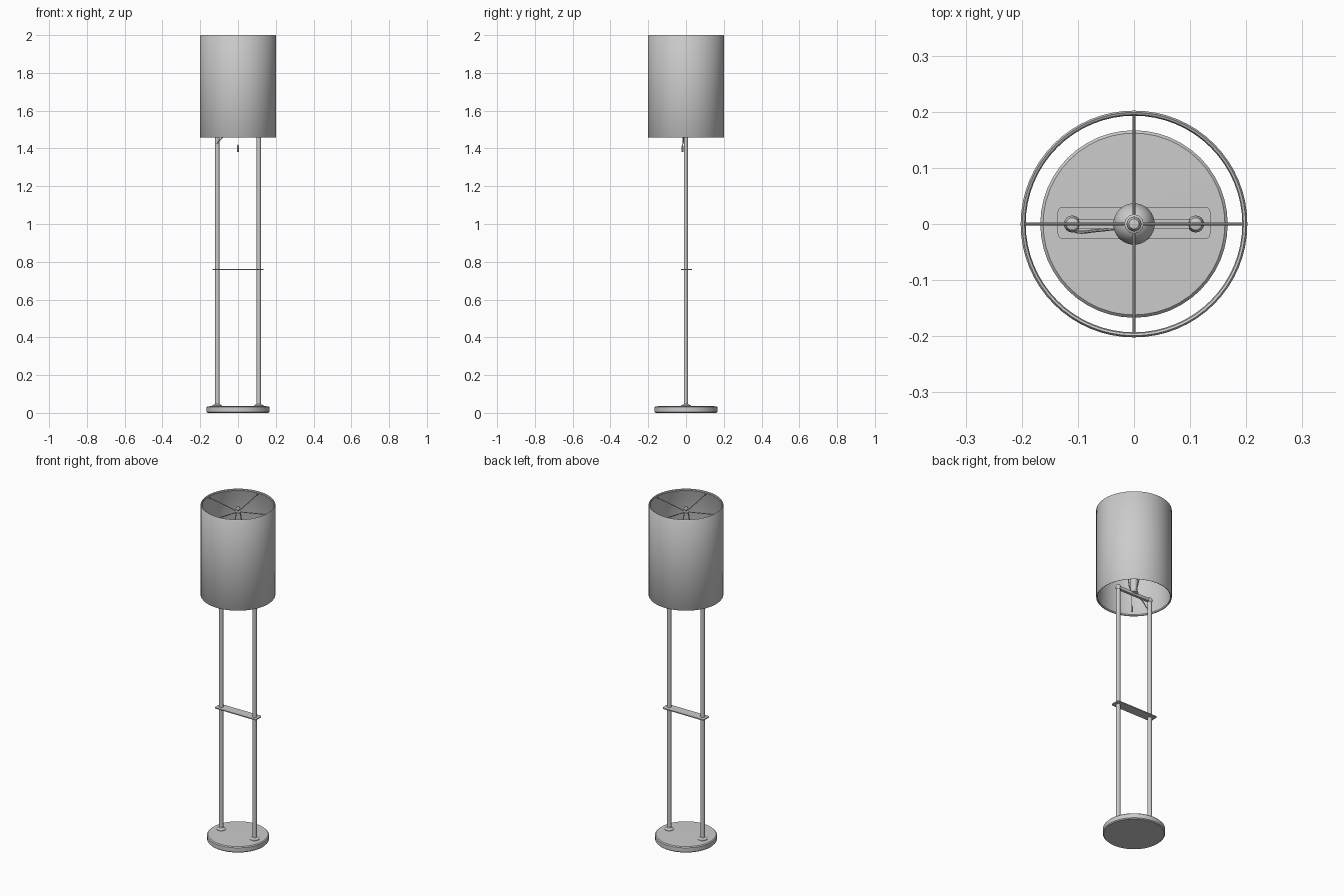
import bpy, bmesh, math
from mathutils import Vector

if "Cube" in bpy.data.objects:
    bpy.data.objects.remove(bpy.data.objects["Cube"])

grey = bpy.data.materials.new("satin_grey")
grey.use_nodes = True
grey.diffuse_color = (0.6, 0.6, 0.6, 1)
grey.node_tree.nodes["Principled BSDF"].inputs["Base Color"].default_value = (0.6, 0.6, 0.6, 1)


def finish(name, bm, angle=40):
    bmesh.ops.recalc_face_normals(bm, faces=bm.faces)
    mesh = bpy.data.meshes.new(name)
    bm.to_mesh(mesh)
    bm.free()
    mesh.materials.append(grey)
    obj = bpy.data.objects.new(name, mesh)
    bpy.context.collection.objects.link(obj)
    bpy.ops.object.select_all(action="DESELECT")
    obj.select_set(True)
    bpy.context.view_layer.objects.active = obj
    bpy.ops.object.shade_smooth_by_angle(angle=math.radians(angle))
    return obj


def lathe(name, profile, x=0, y=0, sides=24, closed=False):
    """Spin a (radius, height) profile about a vertical axis."""
    bm = bmesh.new()
    verts = [bm.verts.new((r, 0, z)) for r, z in profile]
    pairs = list(zip(verts, verts[1:])) + ([(verts[-1], verts[0])] if closed else [])
    edges = [bm.edges.new(p) for p in pairs]
    bmesh.ops.spin(bm, geom=verts + edges, cent=(0, 0, 0), axis=(0, 0, 1),
                   angle=math.tau, steps=sides)
    bmesh.ops.remove_doubles(bm, verts=bm.verts, dist=0.0002)
    bmesh.ops.translate(bm, verts=bm.verts, vec=(x, y, 0))
    return finish(name, bm)


def rounded_box(name, size, centre, radius):
    """Box with rounded vertical corners."""
    bm = bmesh.new()
    bmesh.ops.create_cube(bm, size=1)
    bmesh.ops.scale(bm, verts=bm.verts, vec=size)
    upright = [e for e in bm.edges
               if abs(e.verts[0].co.z - e.verts[1].co.z) > size[2] / 2]
    bmesh.ops.bevel(bm, geom=upright, offset=radius, segments=4, profile=0.5, affect="EDGES")
    bmesh.ops.translate(bm, verts=bm.verts, vec=centre)
    return finish(name, bm)


def wire(name, points, radius, smooth=True):
    """Round wire through a few points, turned into a mesh."""
    curve = bpy.data.curves.new(name, "CURVE")
    curve.dimensions = "3D"
    curve.bevel_depth = radius
    curve.bevel_resolution = 2
    curve.use_fill_caps = True
    curve.resolution_u = 8
    spline = curve.splines.new("BEZIER")
    spline.bezier_points.add(len(points) - 1)
    for bp, p in zip(spline.bezier_points, points):
        bp.co = Vector(p)
        bp.handle_left_type = bp.handle_right_type = "AUTO" if smooth else "VECTOR"
    temp = bpy.data.objects.new(name + "_path", curve)
    bpy.context.collection.objects.link(temp)
    mesh = bpy.data.meshes.new_from_object(
        temp.evaluated_get(bpy.context.evaluated_depsgraph_get()))
    bpy.data.objects.remove(temp)
    bm = bmesh.new()
    bm.from_mesh(mesh)
    bpy.data.meshes.remove(mesh)
    return finish(name, bm)


# Round weighted base with softened rims
lathe("base", [(0, 0), (0.162, 0), (0.167, 0.005), (0.167, 0.03), (0.162, 0.035), (0, 0.037)],
      sides=48)

# Two uprights with their collars and top knobs
for side, x in (("right", -0.11), ("left", 0.11)):
    lathe(side + "_pole", [(0, 0.03), (0.0115, 0.03), (0.0115, 1.485), (0, 1.485)], x)
    lathe(side + "_collar", [(0, 0.034), (0.027, 0.034), (0.026, 0.039), (0.018, 0.044),
                             (0.0115, 0.046)], x)
    lathe(side + "_knob", [(0, 1.47), (0.013, 1.47), (0.015, 1.482), (0.011, 1.494),
                           (0, 1.498)], x)

# Small shelf and the upper crossbar
rounded_box("shelf", (0.272, 0.057, 0.006), (0, 0.002, 0.76), 0.009)
rounded_box("crossbar", (0.22, 0.016, 0.018), (0, 0, 1.48), 0.004)

# Open drum shade with rolled rims
lathe("shade", [(0.199, 1.458), (0.202, 1.462), (0.202, 1.996), (0.199, 2.0),
                (0.195, 1.998), (0.193, 1.992), (0.197, 1.985), (0.197, 1.473),
                (0.193, 1.466), (0.195, 1.46)], sides=64, closed=True)

# Four spokes from the hub to the upper rim
for i in range(4):
    a = i * math.pi / 2
    c, s = math.cos(a), math.sin(a)
    wire("spoke_%d" % (i + 1), [(0.012 * c, 0.012 * s, 1.957), (0.196 * c, 0.196 * s, 1.99)],
         0.0025, smooth=False)
lathe("hub", [(0, 1.948), (0.017, 1.948), (0.017, 1.96), (0.009, 1.964), (0.013, 1.972),
              (0.009, 1.982), (0, 1.984)])

# Socket, bulb and the wire harp that carries the hub
lathe("socket", [(0, 1.48), (0.024, 1.485), (0.02, 1.5), (0.02, 1.565), (0, 1.57)])
lathe("bulb", [(0, 1.56), (0.014, 1.56), (0.015, 1.59), (0.027, 1.625), (0.036, 1.655),
               (0.037, 1.675), (0.031, 1.7), (0.018, 1.715), (0, 1.72)])
wire("harp", [(0, -0.02, 1.495), (0, -0.042, 1.56), (0, -0.046, 1.75), (0, -0.034, 1.89),
              (0, 0, 1.95), (0, 0.034, 1.89), (0, 0.046, 1.75), (0, 0.042, 1.56),
              (0, 0.02, 1.495)], 0.003)

# Pull chain with its weight, and the cord running into the pole
wire("pull_chain", [(0, -0.018, 1.52), (0, -0.018, 1.42)], 0.0012, smooth=False)
lathe("pull_weight", [(0, 1.38), (0.005, 1.382), (0.005, 1.412), (0.002, 1.42), (0, 1.42)],
      y=-0.018, sides=12)
wire("cord", [(-0.112, -0.009, 1.425), (-0.1, -0.014, 1.44), (-0.07, -0.012, 1.468),
              (-0.015, -0.006, 1.49)], 0.003)
